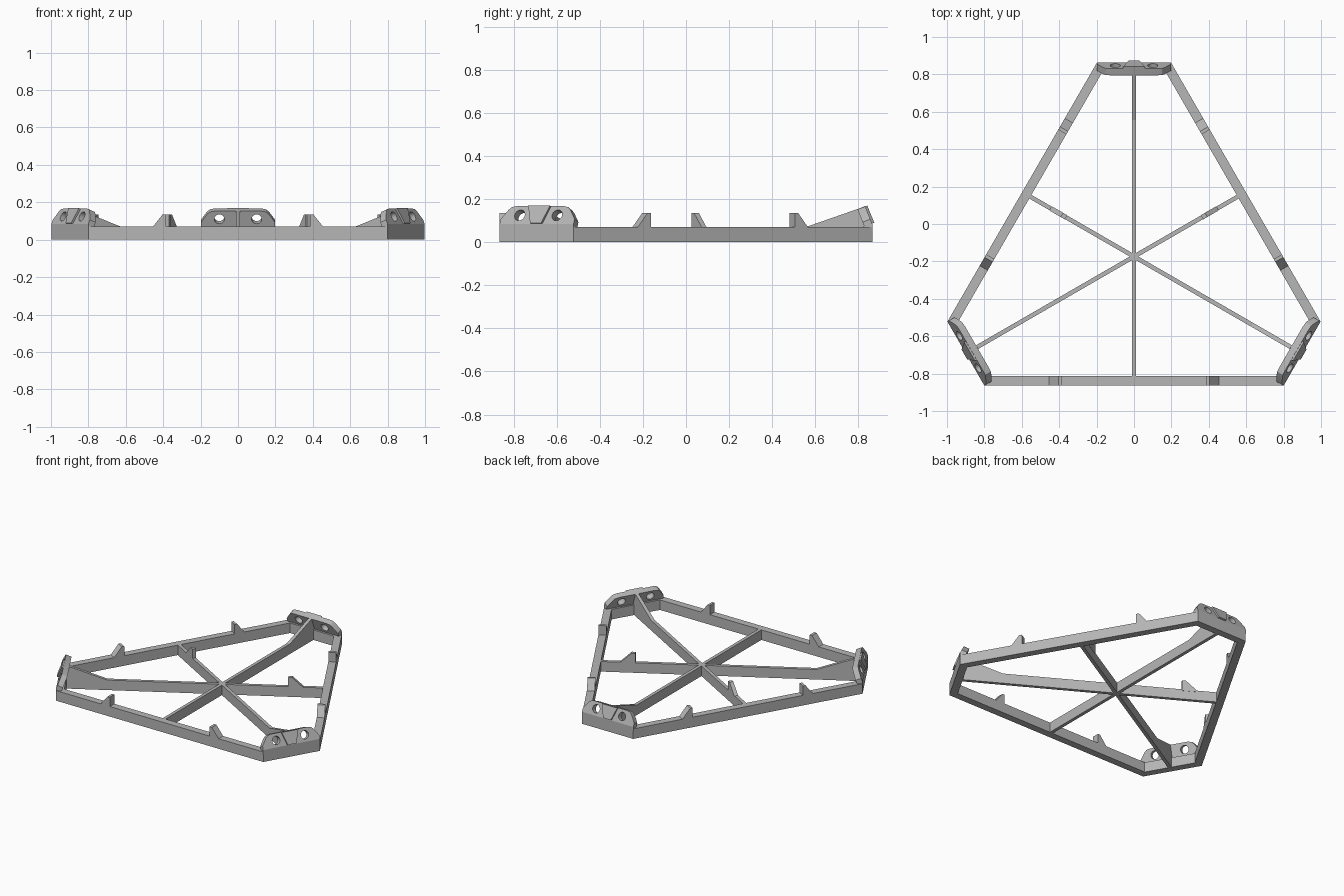
import bpy
import bmesh
from math import sin, cos, pi, radians
from mathutils import Matrix, Vector

if "Cube" in bpy.data.objects:
    bpy.data.objects.remove(bpy.data.objects["Cube"])

CENTER = Vector((0, -0.174, 0))
SHORT, LONG = 1.038, 0.69      # distance from the hub to the short and long sides
BAR, HEIGHT = 0.05, 0.07       # bar width and frame height
TILT = radians(22)
X, Y, Z = Vector((1, 0, 0)), Vector((0, 1, 0)), Vector((0, 0, 1))

grey = bpy.data.materials.new("grey plastic")
grey.use_nodes = True
grey.diffuse_color = (0.47, 0.47, 0.47, 1)
grey.node_tree.nodes["Principled BSDF"].inputs["Base Color"].default_value = grey.diffuse_color


def prism(name, loops, thickness, origin, across, up, turn=0, clip=None):
    """Fill the loops in the across/up plane, extrude them and turn about the hub."""
    curve = bpy.data.curves.new(name, "CURVE")
    curve.dimensions, curve.fill_mode = "2D", "BOTH"
    curve.extrude = thickness / 2
    for loop in loops:
        spline = curve.splines.new("POLY")
        spline.points.add(len(loop) - 1)
        for point, (u, v) in zip(spline.points, loop):
            point.co = (u, v, 0, 1)
        spline.use_cyclic_u = True
    helper = bpy.data.objects.new(name + " profile", curve)
    bpy.context.scene.collection.objects.link(helper)
    graph = bpy.context.evaluated_depsgraph_get()
    mesh = bpy.data.meshes.new_from_object(helper.evaluated_get(graph))
    bpy.data.objects.remove(helper)

    frame = Matrix((across, up, across.cross(up))).transposed().to_4x4()
    frame.translation = origin
    bm = bmesh.new()
    bm.from_mesh(mesh)
    bmesh.ops.remove_doubles(bm, verts=bm.verts, dist=1e-5)
    bm.transform(frame)
    if clip:
        bmesh.ops.bisect_plane(bm, geom=bm.verts[:] + bm.edges[:] + bm.faces[:],
                               plane_co=Y * clip, plane_no=Y, clear_outer=True)
        bmesh.ops.holes_fill(bm, edges=[e for e in bm.edges if e.is_boundary])
    bmesh.ops.recalc_face_normals(bm, faces=bm.faces)
    for face in bm.faces:
        face.smooth = False
        face.material_index = 0
    bm.to_mesh(mesh)
    bm.free()
    mesh.materials.clear()
    mesh.materials.append(grey)
    obj = bpy.data.objects.new(name, mesh)
    bpy.context.scene.collection.objects.link(obj)
    obj.matrix_world = Matrix.Translation(CENTER) @ Matrix.Rotation(turn, 4, "Z")
    return obj


def hexagon(inset):
    """Corners of the six-sided outline, moved inwards by inset."""
    a, b = SHORT - inset, LONG - inset
    t = (b - a / 2) / sin(pi / 3)
    points = []
    for k in range(3):
        turn = Matrix.Rotation(k * 2 * pi / 3, 2)
        points += [turn @ Vector((t, a)), turn @ Vector((-t, a))]
    return points


def circle(x, y, radius, sides=24):
    return [(x + radius * cos(2 * pi * i / sides), y + radius * sin(2 * pi * i / sides))
            for i in range(sides)]


def mirrored(half):
    return half + [(-u, v) for u, v in reversed(half)]


# Outer frame
prism("frame", [hexagon(0), hexagon(BAR)], HEIGHT, Z * HEIGHT / 2, X, Y)

plate_outline = mirrored([(-0.198, -0.12), (-0.198, -0.065), (-0.165, -0.018),
                          (-0.15, -0.005), (-0.125, 0)])
boss_outline = mirrored([(-0.03, -0.088), (-0.058, -0.002)])
spoke_profile = [(-0.66, 0), (1.0, 0), (1.0, 0.12), (0.985, 0.145), (0.968, 0.153),
                 (0.73, HEIGHT), (-0.66, HEIGHT)]
bar_lug = [(0.385, 0.06), (0.385, 0.135), (0.403, 0.135), (0.455, HEIGHT), (0.455, 0.06)]
spoke_lug = [(-0.42, 0.06), (-0.42, 0.135), (-0.445, 0.135), (-0.515, HEIGHT), (-0.515, 0.06)]

slope = Vector((0, -sin(TILT), cos(TILT)))
outward = Vector((0, cos(TILT), sin(TILT)))
plate_top = Vector((0, 0.9865, 0.16))

for k, place in enumerate(("back", "right", "left")):
    turn = k * 2 * pi / 3
    # Leaning corner bracket with two bolt holes and a central boss
    plate = prism(place + " bracket", [plate_outline, circle(-0.1, -0.046, 0.027),
                                       circle(0.1, -0.046, 0.027)],
                  0.038, plate_top, X, slope, turn, clip=SHORT)
    bpy.ops.object.select_all(action="DESELECT")
    plate.select_set(True)
    bpy.context.view_layer.objects.active = plate
    bpy.ops.object.shade_smooth_by_angle(angle=radians(20))
    prism(place + " bracket boss", [boss_outline], 0.014,
          plate_top + outward * 0.023, X, slope, turn)
    # Spoke with a gusset rising to the bracket
    prism(place + " spoke", [spoke_profile], 0.023, Vector(), Y, Z, turn)
    if k:
        prism(place + " spoke lug", [spoke_lug], 0.026, Vector(), Y, Z, turn)
    # Pair of lugs on the long bar opposite
    for side in (-1, 1):
        prism(f"{place} bar lug {'inner' if side < 0 else 'outer'}",
              [[(side * u, v) for u, v in bar_lug]], BAR,
              Y * (BAR / 2 - LONG), X, Z, turn)
